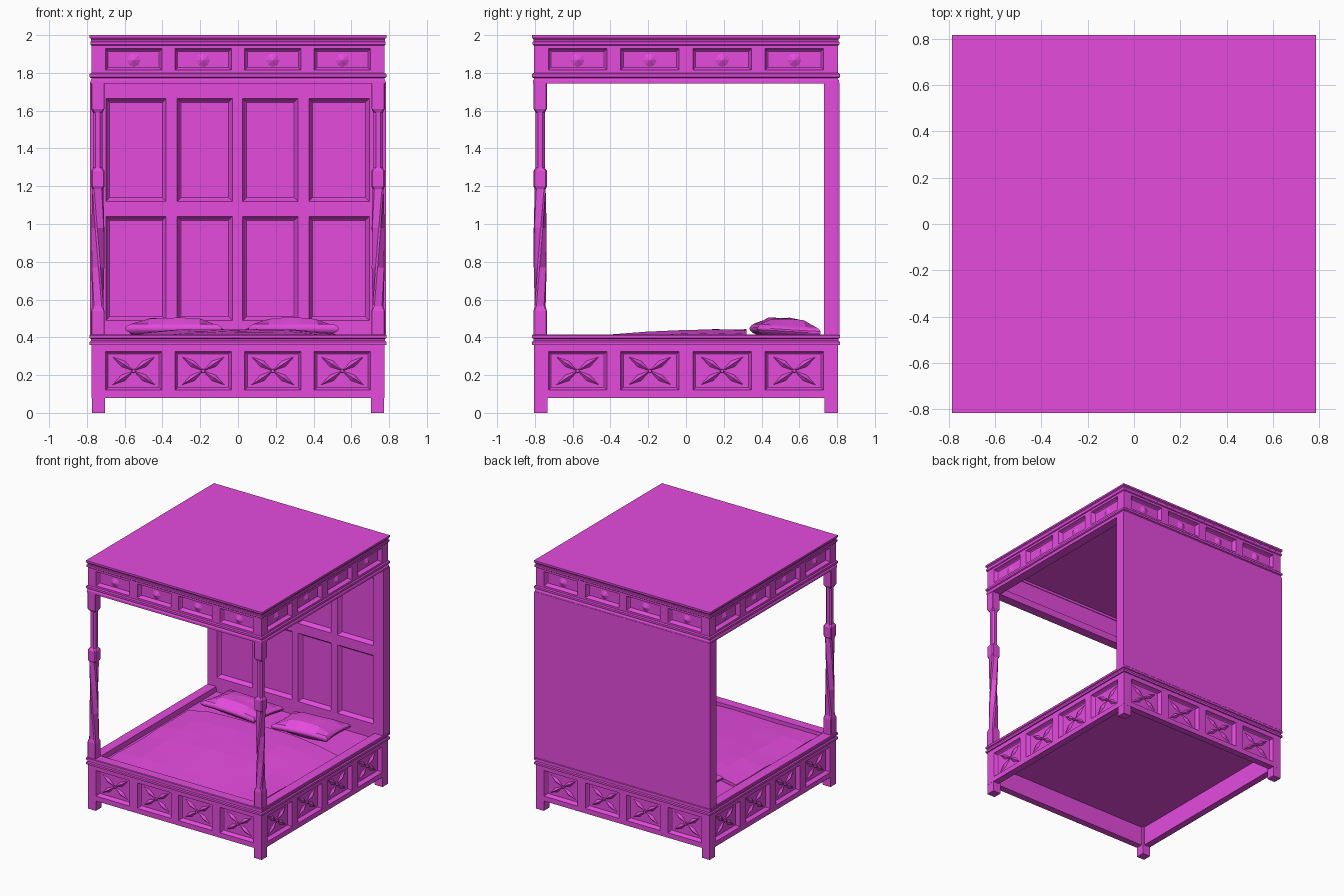
import bpy, bmesh, math
from mathutils import Matrix, Vector, noise

old = bpy.data.objects.get("Cube")
if old:
    bpy.data.objects.remove(old, do_unlink=True)

COLOUR = (0.78, 0.07, 0.73, 1)
paint = bpy.data.materials.new("magenta")
paint.diffuse_color = COLOUR
paint.use_nodes = True
paint.node_tree.nodes["Principled BSDF"].inputs["Base Color"].default_value = COLOUR

HX, HY = 0.785, 0.815      # outer half sizes at the mouldings
FX, FY = 0.775, 0.805      # half sizes of the panelled frame


def finish(bm, name, matrix=None):
    if matrix:
        bm.transform(matrix)
    mesh = bpy.data.meshes.new(name)
    bm.to_mesh(mesh)
    bm.free()
    mesh.materials.append(paint)
    ob = bpy.data.objects.new(name, mesh)
    bpy.context.collection.objects.link(ob)
    return ob


def box(name, x0, x1, y0, y1, z0, z1):
    bm = bmesh.new()
    size = Matrix.Diagonal((x1 - x0, y1 - y0, z1 - z0, 1))
    centre = Matrix.Translation(((x0 + x1) / 2, (y0 + y1) / 2, (z0 + z1) / 2))
    bmesh.ops.create_cube(bm, size=1, matrix=centre @ size)
    return finish(bm, name)


def loft(bm, rings, closed=False):
    """Join rings of equal length with quads, capping the ends unless closed."""
    rows = [[bm.verts.new(p) for p in ring] for ring in rings]
    n = len(rows[0])
    for i in range(len(rows) if closed else len(rows) - 1):
        a, b = rows[i], rows[(i + 1) % len(rows)]
        for j in range(n):
            bm.faces.new((a[j], a[(j + 1) % n], b[(j + 1) % n], b[j]))
    if not closed:
        bm.faces.new(rows[0])
        bm.faces.new(rows[-1])
    bmesh.ops.recalc_face_normals(bm, faces=bm.faces)


def moulding(name, profile):
    """Sweep a closed (inset, height) profile around the bed."""
    bm = bmesh.new()
    corners = ((-1, -1), (1, -1), (1, 1), (-1, 1))
    loft(bm, [[(sx * (HX - d), sy * (HY - d), z) for sx, sy in corners]
              for d, z in profile], closed=True)
    return finish(bm, name)


def stud(bm, x, y, z, radius, tip, depth):
    """Short tapered peg pointing out of a panel."""
    turn = Matrix.Translation((x, y - depth / 2, z)) @ Matrix.Rotation(math.pi / 2, 4, 'X')
    bmesh.ops.create_cone(bm, cap_ends=True, segments=8, radius1=radius,
                          radius2=tip, depth=depth, matrix=turn)


def leaf_star(bm, x, y, z):
    """Four slim raised leaves in a cross with a stud in the middle."""
    root = Vector((x, y, z))
    for sx, sz in ((1, 1), (-1, 1), (-1, -1), (1, -1)):
        tip = Vector((sx * 0.112, 0, sz * 0.074))
        side = Vector((-tip.z, 0, tip.x)).normalized() * 0.018
        pts = [root, root + tip * 0.5 - side, root + tip, root + tip * 0.5 + side]
        ring = [bm.verts.new(p) for p in pts]
        ridge = bm.verts.new(root + tip * 0.5 + Vector((0, -0.018, 0)))
        for i in range(4):
            bm.faces.new((ring[i], ring[(i + 1) % 4], ridge))
    stud(bm, x, y, z, 0.011, 0.009, 0.018)


def boss(bm, x, y, z):
    """Low faceted bump."""
    stud(bm, x, y, z - 0.004, 0.036, 0.003, 0.016)


def panelled_board(name, half, front, thick, columns, rows, z0, z1,
                   bevel, mitre=False, ornament=None, matrix=None):
    """Board facing -y with sunk, bevelled panels at every column and row."""
    bm = bmesh.new()
    xs = [-half] + [x for c in columns for x in c] + [half]
    zs = [z0] + [z for r in rows for z in r] + [z1]
    verts = [[bm.verts.new((x, -front, z)) for x in xs] for z in zs]
    panels = []
    for j in range(len(zs) - 1):
        for i in range(len(xs) - 1):
            face = bm.faces.new((verts[j][i], verts[j][i + 1],
                                 verts[j + 1][i + 1], verts[j + 1][i]))
            if i % 2 and j % 2:
                panels.append(face)
    back = bmesh.ops.extrude_face_region(bm, geom=bm.faces[:], use_keep_orig=True)["geom"]
    for v in back:
        if isinstance(v, bmesh.types.BMVert):
            v.co.y += thick
            if mitre:
                v.co.x *= (half - thick) / half
    bmesh.ops.recalc_face_normals(bm, faces=bm.faces)
    bmesh.ops.inset_individual(bm, faces=panels, thickness=bevel, depth=-0.026)
    bmesh.ops.inset_individual(bm, faces=panels, thickness=0.007, depth=-0.004)
    if ornament:
        for centre in [p.calc_center_median() for p in panels]:
            ornament(bm, *centre)
    return finish(bm, name, matrix)


# Base rails and canopy frieze on all four sides
for k, side in enumerate(("front", "left", "back", "right")):
    half, dist = (FY, FX) if k % 2 else (FX, FY)
    pitch = half * 0.475
    cols = [((i - 1.5) * pitch - pitch * 0.405, (i - 1.5) * pitch + pitch * 0.405)
            for i in range(4)]
    spin = Matrix.Rotation(k * math.pi / 2, 4, 'Z')
    panelled_board(side + "_base_rail", half, dist, 0.055, cols, [(0.12, 0.325)],
                   0.08, 0.365, 0.013, True, leaf_star, spin)
    panelled_board(side + "_canopy_frieze", half, dist, 0.055, cols, [(1.815, 1.928)],
                   1.795, 1.95, 0.013, True, boss, spin)

# Mouldings around base and canopy
moulding("base_moulding", [(0.0, 0.36), (0.0, 0.376), (0.008, 0.382), (0.008, 0.392),
                           (0.0, 0.396), (0.0, 0.411), (0.004, 0.416),
                           (0.08, 0.416), (0.08, 0.36)])
moulding("canopy_lower_moulding", [(0.005, 1.743), (0.005, 1.76), (0.009, 1.766),
                                   (0.009, 1.772), (0.0, 1.777), (0.0, 1.793),
                                   (0.008, 1.80), (0.08, 1.80), (0.08, 1.743)])
moulding("canopy_upper_moulding", [(0.007, 1.946), (0.003, 1.95), (0.003, 1.964),
                                   (0.008, 1.968), (0.008, 1.977), (0.003, 1.984),
                                   (0.003, 1.988), (0.07, 1.988), (0.07, 1.946)])
box("canopy_roof", -HX, HX, -HY, HY, 1.986, 2.0)
box("canopy_ceiling", -0.73, 0.73, -0.76, 0.76, 1.966, 1.988)

# Headboard
panelled_board("headboard", 0.784, -0.73, 0.082,
               [(-0.70, -0.38), (-0.322, -0.03), (0.025, 0.318), (0.375, 0.695)],
               [(0.49, 1.04), (1.12, 1.665)], 0.40, 1.748, 0.022)

# Legs
for sx, xn in ((-1, "right"), (1, "left")):
    for sy, yn in ((-1, "front"), (1, "back")):
        x, y = sx * (FX - 0.036), sy * (FY - 0.036)
        box(f"{yn}_{xn}_leg", x - 0.035, x + 0.035, y - 0.035, y + 0.035, 0, 0.36)

# Front posts: height, half width, chamfer share, twist in degrees
POST = [(0.41, 0.035, 0.1, 0), (0.54, 0.035, 0.1, 0), (0.565, 0.029, 0.3, 0),
        (0.77, 0.028, 0.3, 30), (0.98, 0.028, 0.3, 60), (1.185, 0.029, 0.3, 90),
        (1.20, 0.036, 0.2, 90), (1.28, 0.036, 0.2, 90), (1.298, 0.025, 0.5, 90),
        (1.59, 0.025, 0.5, 90), (1.61, 0.035, 0.1, 90), (1.75, 0.035, 0.1, 90)]


def post_ring(z, h, chamfer, twist, sign):
    c = h * (1 - chamfer)
    pts = [(h, -c), (h, c), (c, h), (-c, h), (-h, c), (-h, -c), (-c, -h), (c, -h)]
    turn = Matrix.Rotation(sign * math.radians(twist), 3, 'Z')
    return [turn @ Vector((x, y, 0)) + Vector((0, 0, z)) for x, y in pts]


for sign, name in ((-1, "right_post"), (1, "left_post")):
    bm = bmesh.new()
    loft(bm, [post_ring(*row, sign) for row in POST])
    finish(bm, name, Matrix.Translation((sign * 0.742, -0.772, 0)))

# Mattress
box("mattress", -0.725, 0.725, -0.755, 0.74, 0.235, 0.372)

# Rumpled blanket, highest near the pillows
bm = bmesh.new()
bmesh.ops.create_grid(bm, x_segments=7, y_segments=6, size=1)
for v in bm.verts:
    u, w = v.co.x, v.co.y
    rise = min(1, (w + 1) / 1.4) * (1 - abs(u) ** 3)
    ripple = 0.01 * noise.noise(Vector((u * 2.3, w * 2.3, 1.4)))
    v.co = (u * 0.67, -0.21 + w * 0.53, 0.388 + 0.055 * rise + ripple)
blanket = finish(bm, "blanket")
thickness = blanket.modifiers.new("thickness", 'SOLIDIFY')
thickness.thickness = 0.025
thickness.offset = -1

# Faceted pillows, plump in the middle with pinched corners
for name, x, hx, angle in (("right_pillow", -0.33, 0.25, -4), ("left_pillow", 0.28, 0.235, 5)):
    bm = bmesh.new()
    bmesh.ops.create_cube(bm, size=2)
    bmesh.ops.subdivide_edges(bm, edges=bm.edges[:], cuts=4, use_grid_fill=True)
    for v in bm.verts:
        u, w, t = v.co
        puff = ((1 - u * u) * (1 - w * w)) ** 0.25
        lump = 1 + 0.2 * noise.noise(Vector((u * 1.7 + x * 9, w * 1.7, t)))
        bulge = 1 - 0.1 * t * t
        v.co = (u * hx * bulge * (0.96 + 0.06 * w * w),
                w * 0.165 * bulge * (0.94 + 0.08 * u * u),
                t * (0.024 + 0.042 * puff * lump) - 0.01 * w)
    place = Matrix.Translation((x, 0.525, 0.436))
    finish(bm, name, place @ Matrix.Rotation(math.radians(angle), 4, 'Z'))
